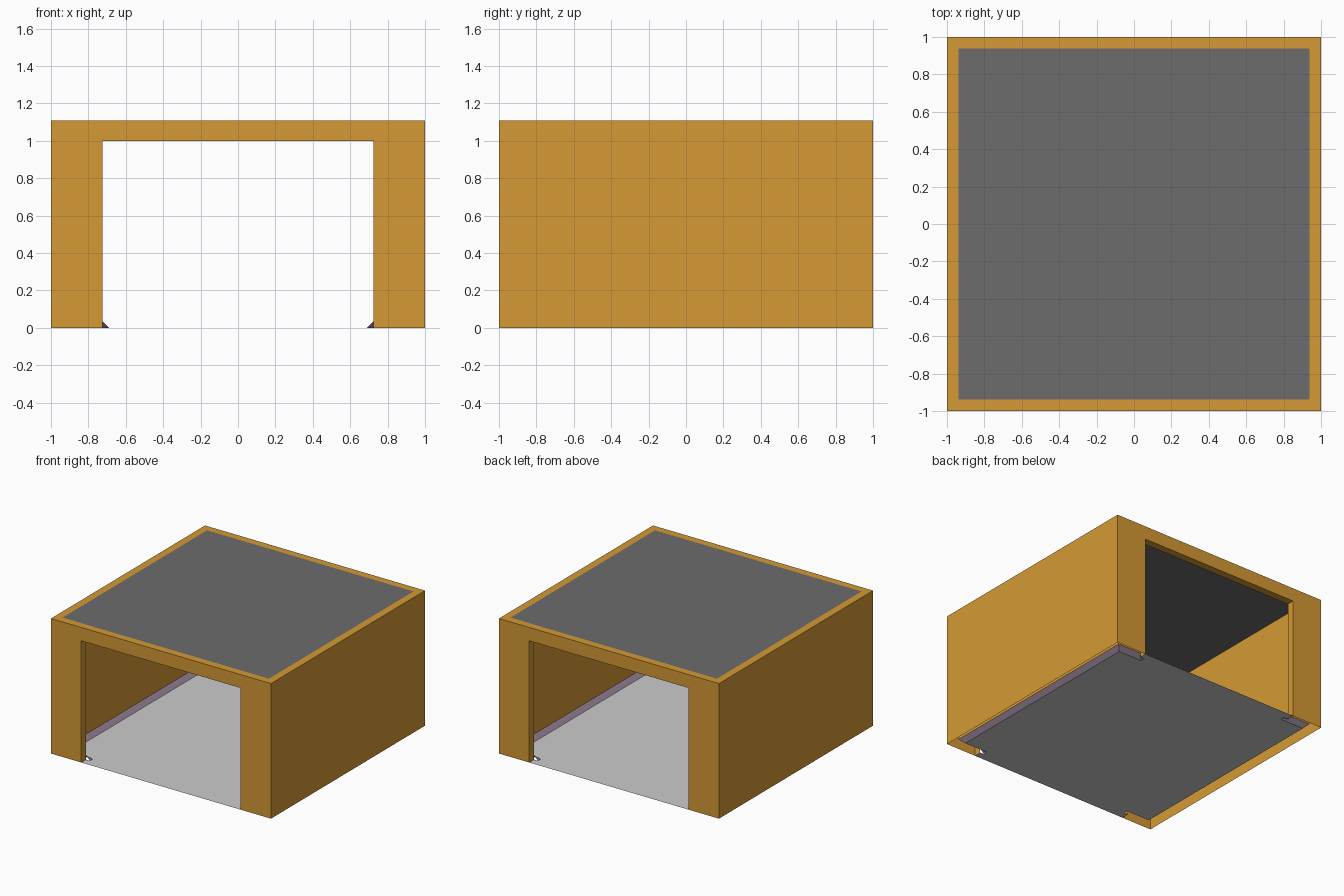
import bpy, bmesh, math

if "Cube" in bpy.data.objects:
    bpy.data.objects.remove(bpy.data.objects["Cube"])

H, T = 1.11, 0.062           # wall height and thickness
DOOR_X, DOOR_Z = 0.725, 1.0  # doorway half width and height
IN = 1 - T                   # inner half width
S = 0.036                    # skirting size


def material(name, rgb):
    m = bpy.data.materials.new(name)
    m.diffuse_color = (*rgb, 1)
    m.use_nodes = True
    m.node_tree.nodes["Principled BSDF"].inputs["Base Color"].default_value = m.diffuse_color
    return m


def mesh_object(name, verts, faces, mat=None):
    me = bpy.data.meshes.new(name)
    me.from_pydata(verts, [], faces)
    me.update()
    ob = bpy.data.objects.new(name, me)
    bpy.context.collection.objects.link(ob)
    if mat:
        me.materials.append(mat)
    return ob


def box(name, half_x, half_y, z0, z1, mat=None):
    bpy.ops.mesh.primitive_cube_add(size=1, location=(0, 0, (z0 + z1) / 2))
    ob = bpy.context.object
    ob.name = name
    ob.scale = (2 * half_x, 2 * half_y, z1 - z0)
    bpy.ops.object.transform_apply(location=True, rotation=False, scale=True)
    if mat:
        ob.data.materials.append(mat)
    return ob


def cut(target, cutter):
    mod = target.modifiers.new("cut", 'BOOLEAN')
    mod.operation = 'DIFFERENCE'
    mod.solver = 'EXACT'
    mod.object = cutter
    bpy.context.view_layer.objects.active = target
    bpy.ops.object.modifier_apply(modifier=mod.name)
    bpy.data.objects.remove(cutter, do_unlink=True)


wall_mat = material("ochre_wall", (0.66, 0.32, 0.035))
skirt_mat = material("mauve_skirting", (0.32, 0.24, 0.32))
ceiling_mat = material("dark_ceiling", (0.15, 0.15, 0.15))

# Walls: open shell with a wide doorway at front and back
walls = box("walls", 1, 1, 0, H, wall_mat)
cut(walls, box("room_cutter", IN, IN, -1, 2))
cut(walls, box("doorway_cutter", DOOR_X, 2, -1, DOOR_Z))

# Walls are open underneath, and the skirting replaces the foot of the inner faces
bm = bmesh.new()
bm.from_mesh(walls.data)
inner = [f for f in bm.faces
         if max(max(abs(v.co.x) for v in f.verts),
                max(abs(v.co.y) for v in f.verts)) < IN + 1e-4]
geom = inner + list({e for f in inner for e in f.edges})
geom += list({v for f in inner for v in f.verts})
bmesh.ops.bisect_plane(bm, geom=geom, plane_co=(0, 0, S), plane_no=(0, 0, 1))
bm.normal_update()
gone = []
for f in bm.faces:
    c = f.calc_center_median()
    under = f.normal.z < -0.9 and c.z < 0.01
    foot = c.z < S and all(max(abs(v.co.x), abs(v.co.y)) < IN + 1e-4 for v in f.verts)
    if under or foot:
        gone.append(f)
bmesh.ops.delete(bm, geom=gone, context='FACES')
bm.to_mesh(walls.data)
bm.free()

# Ceiling: single sheet flush with the wall tops, facing down
mesh_object("ceiling", [(-IN, -IN, H), (-IN, IN, H), (IN, IN, H), (IN, -IN, H)],
            [(0, 1, 2, 3)], ceiling_mat)

# Floor: single sheet following the skirting, reaching out through the doorways
quarter = [(DOOR_X, -1), (DOOR_X, -IN), (DOOR_X - S, -IN),
           (DOOR_X - S, S - IN), (IN - S, S - IN)]
right = quarter + [(x, -y) for x, y in reversed(quarter)]
outline = right + [(-x, y) for x, y in reversed(right)]
mesh_object("floor", [(x, y, 0) for x, y in outline], [tuple(range(len(outline)))])

# Skirting: sloped strip round one side, mitred past the wall ends, then mirrored
half_top = [(DOOR_X, -IN), (DOOR_X, -IN), (IN, -IN)]
half_low = quarter[2:]
flip = lambda pts: [(x, -y) for x, y in reversed(pts)]
top, low = half_top + flip(half_top), half_low + flip(half_low)
n = len(top)
verts = [(x, y, S) for x, y in top] + [(x, y, 0) for x, y in low]
skirting = mesh_object("skirting", verts,
                       [(i, i + 1, n + i + 1, n + i) for i in range(n - 1)], skirt_mat)
bm = bmesh.new()
bm.from_mesh(skirting.data)
bmesh.ops.remove_doubles(bm, verts=bm.verts, dist=1e-5)
bm.normal_update()
if sum(f.normal.z * f.calc_area() for f in bm.faces) < 0:
    bmesh.ops.reverse_faces(bm, faces=bm.faces)
bm.to_mesh(skirting.data)
bm.free()
skirting.modifiers.new("mirror", 'MIRROR').use_axis = (True, False, False)
bpy.ops.object.select_all(action='DESELECT')
skirting.select_set(True)
bpy.context.view_layer.objects.active = skirting
bpy.ops.object.shade_smooth_by_angle(angle=math.radians(30))
